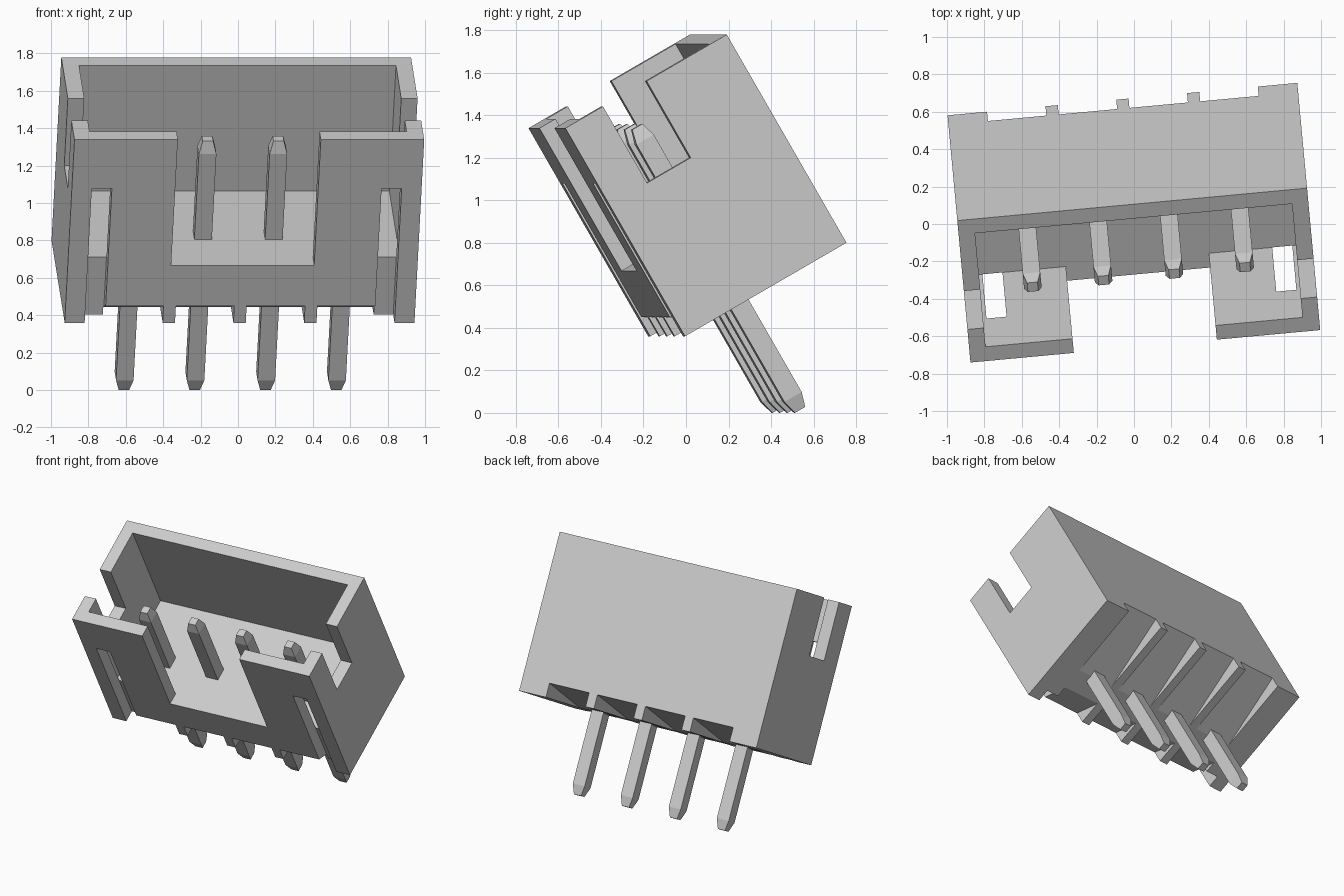
import bpy, bmesh, math
from mathutils import Matrix, Vector

old = bpy.data.objects.get("Cube")
if old:
    bpy.data.objects.remove(old, do_unlink=True)

# Single plastic and metal grey
grey = bpy.data.materials.new("plain_grey")
grey.use_nodes = True
colour = (0.6, 0.6, 0.6, 1)
grey.diffuse_color = colour
grey.node_tree.nodes["Principled BSDF"].inputs["Base Color"].default_value = colour

# Leaning pose: local x is width, y runs front to back, z is the plug direction
POSE = (Matrix.Rotation(math.radians(5.3), 4, 'Z')
        @ Matrix.Translation((0, -0.0916, 0.36))
        @ Matrix.Rotation(math.radians(30), 4, 'X'))

HALF_W, DEPTH, HEIGHT = 0.939, 0.88, 1.13
WALL, FLOOR, PITCH = 0.088, 0.355, 0.38
PINS = [(i - 1.5) * PITCH for i in range(4)]


def finish(name, bm):
    bmesh.ops.recalc_face_normals(bm, faces=bm.faces)
    mesh = bpy.data.meshes.new(name)
    bm.to_mesh(mesh)
    bm.free()
    mesh.materials.append(grey)
    obj = bpy.data.objects.new(name, mesh)
    bpy.context.collection.objects.link(obj)
    obj.matrix_world = POSE
    return obj


def prism(name, x0, x1, profile):
    """Extrude a (y, z) outline from x0 to x1."""
    bm = bmesh.new()
    face = bm.faces.new([bm.verts.new((x0, y, z)) for y, z in profile])
    out = bmesh.ops.extrude_face_region(bm, geom=[face])
    moved = [v for v in out["geom"] if isinstance(v, bmesh.types.BMVert)]
    bmesh.ops.translate(bm, verts=moved, vec=Vector((x1 - x0, 0, 0)))
    return finish(name, bm)


def box(name, x0, x1, y0, y1, z0, z1):
    return prism(name, x0, x1, [(y0, z0), (y1, z0), (y1, z1), (y0, z1)])


# Housing block and everything carved out of it
housing = box("housing", -HALF_W, HALF_W, 0, DEPTH, 0, HEIGHT)
inner = HALF_W - WALL
cutters = [
    box("cavity_cutter", -inner, inner, WALL, DEPTH - WALL, FLOOR, 1.4),
    box("side_notch_cutter", -1.2, 1.2, 0.205, 0.443, 0.714, 1.4),
    box("front_opening_cutter", -0.384, 0.384, -0.1, 0.2, FLOOR, 1.4),
]
for s in (-1, 1):
    a, b = sorted((s * 0.724, s * 0.832))
    cutters.append(box("front_slot_cutter", a, b, -0.1, WALL, -0.1, 0.83))

# Sloping underside reliefs, leaving a thin rib between neighbouring pins
for x in PINS:
    a, b = x - 0.157, x + 0.157
    cutters.append(prism("rear_relief_cutter", a, b,
                         [(0.33, 0), (1.0, 0.122), (1.0, -0.1), (0.33, -0.1)]))
    cutters.append(prism("front_relief_cutter", a, b,
                         [(0.17, 0), (-0.1, 0.165), (-0.1, -0.1), (0.17, -0.1)]))

for c in cutters:
    c.hide_render = True
    mod = housing.modifiers.new(c.name, 'BOOLEAN')
    mod.operation, mod.solver, mod.object = 'DIFFERENCE', 'EXACT', c

# Bake the carving and discard the cutters
bpy.context.view_layer.update()
graph = bpy.context.evaluated_depsgraph_get()
carved = bpy.data.meshes.new_from_object(housing.evaluated_get(graph))
housing.modifiers.clear()
housing.data = carved
for c in cutters:
    bpy.data.objects.remove(c, do_unlink=True)

# Square contact pins with tapered tips at both ends
PIN_Y, PIN_R, TIP_R, TIP = 0.325, 0.047, 0.028, 0.07
RINGS = [(-0.587, TIP_R), (-0.587 + TIP, PIN_R), (0.95 - TIP, PIN_R), (0.95, TIP_R)]
for n, x in enumerate(PINS):
    bm = bmesh.new()
    loops = [[bm.verts.new((x + sx * r, PIN_Y + sy * r, z))
              for sx, sy in ((-1, -1), (1, -1), (1, 1), (-1, 1))]
             for z, r in RINGS]
    for lo, hi in zip(loops, loops[1:]):
        for i in range(4):
            j = (i + 1) % 4
            bm.faces.new((lo[i], lo[j], hi[j], hi[i]))
    bm.faces.new(loops[0])
    bm.faces.new(loops[-1])
    finish(f"contact_pin_{n + 1}", bm)
